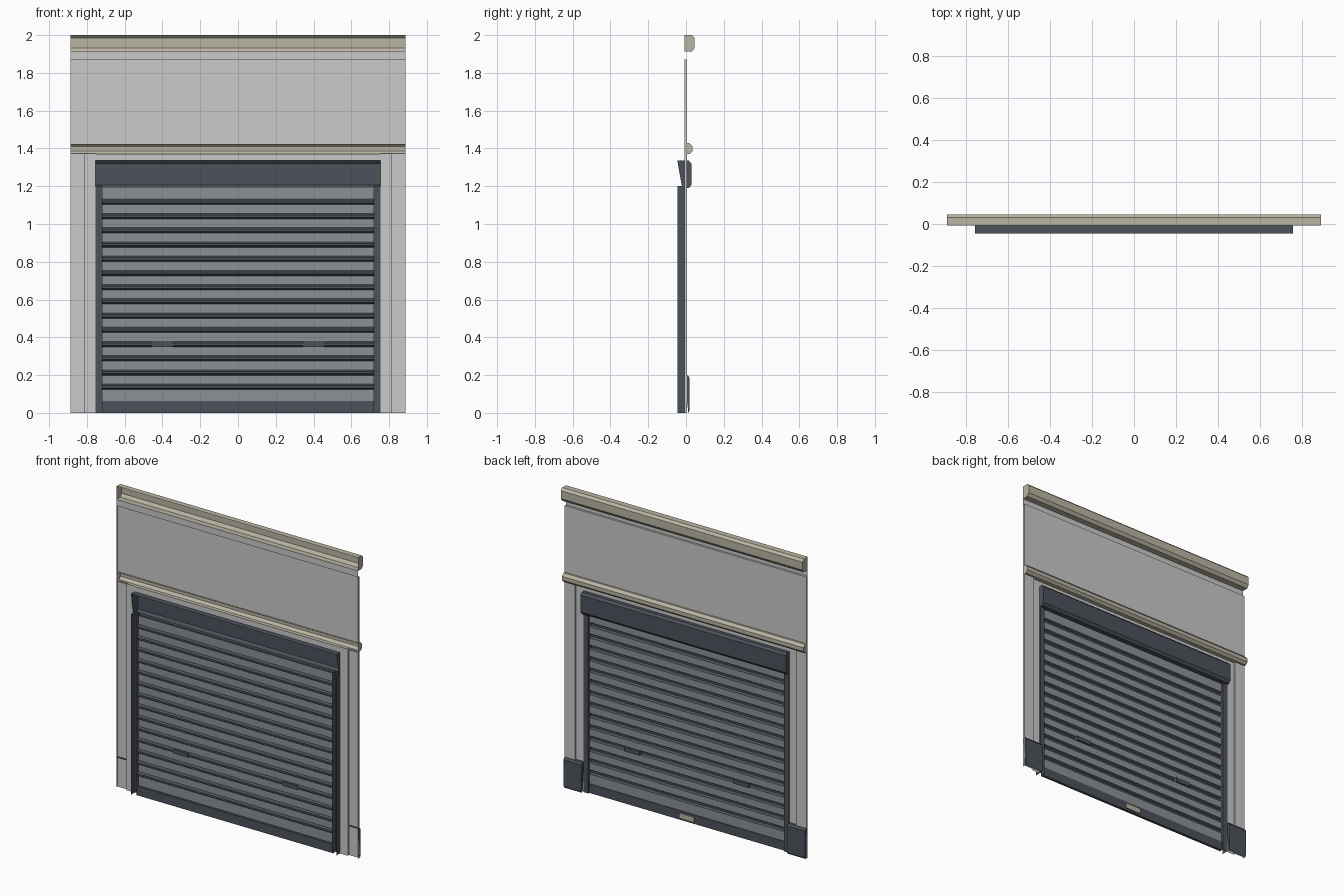
import bpy, bmesh

if "Cube" in bpy.data.objects:
    bpy.data.objects.remove(bpy.data.objects["Cube"])


def material(name, srgb):
    m = bpy.data.materials.new(name)
    lin = [c / 12.92 if c <= 0.04045 else ((c + 0.055) / 1.055) ** 2.4 for c in srgb]
    m.diffuse_color = (*lin, 1)
    m.use_nodes = True
    m.node_tree.nodes["Principled BSDF"].inputs["Base Color"].default_value = m.diffuse_color
    return m


WALL = material("wall_grey", (0.79, 0.79, 0.79))
TRIM = material("trim_stone", (0.73, 0.71, 0.64))
DARK = material("frame_dark", (0.30, 0.32, 0.355))
SLAT = material("slat_grey", (0.55, 0.57, 0.585))

HALF = 0.888    # half width of the wall
DOOR = 0.755    # half width of the door frame
INNER = 0.72    # half width of the shutter
BACK = -0.008   # plane of the recessed wall


def finish(name, bm, mats):
    me = bpy.data.meshes.new(name)
    bm.to_mesh(me)
    bm.free()
    for m in mats:
        me.materials.append(m)
    ob = bpy.data.objects.new(name, me)
    bpy.context.collection.objects.link(ob)
    return ob


def extrude_x(name, profile, x0, x1, mats, caps=True, rule=None):
    """Open (y, z) profile, listed from top to bottom, swept along x."""
    bm = bmesh.new()
    a = [bm.verts.new((x0, y, z)) for y, z in profile]
    b = [bm.verts.new((x1, y, z)) for y, z in profile]
    for i in range(len(profile) - 1):
        f = bm.faces.new((a[i], a[i + 1], b[i + 1], b[i]))
        f.normal_update()
        if f.normal.y < 0:
            f.normal_flip()
        if rule:
            f.material_index = rule(f)
    if caps:
        bm.faces.new(a)
        bm.faces.new(b[::-1])
    return finish(name, bm, mats)


def extrude_z(name, profile, z0, z1, mat):
    """Open (x, y) profile swept up z."""
    bm = bmesh.new()
    a = [bm.verts.new((x, y, z0)) for x, y in profile]
    b = [bm.verts.new((x, y, z1)) for x, y in profile]
    for i in range(len(profile) - 1):
        bm.faces.new((a[i], b[i], b[i + 1], a[i + 1]))
    return finish(name, bm, [mat])


def box(name, x, y, z, mat):
    bm = bmesh.new()
    bmesh.ops.create_cube(bm, size=1)
    for v in bm.verts:
        v.co = [r[0] + (c + 0.5) * (r[1] - r[0]) for c, r in zip(v.co, (x, y, z))]
    return finish(name, bm, [mat])


# Cornice and string course: hollow, open to the front
extrude_x("cornice", [(BACK, 2.0), (0.031, 2.0), (0.046, 1.985), (0.046, 1.932),
                      (0.031, 1.912), (BACK, 1.912)], -HALF, HALF, [TRIM])
extrude_x("string_course", [(BACK, 1.428), (0.018, 1.428), (0.034, 1.411), (0.034, 1.386),
                            (0.018, 1.37), (BACK, 1.37)], -HALF, HALF, [TRIM])

# Upper wall: raised panel with a recessed strip under the cornice
extrude_x("upper_wall", [(BACK, 1.912), (BACK, 1.87), (0.005, 1.87), (0.005, 1.42)],
          -HALF, HALF, [WALL], caps=False)
for s in (-1, 1):
    extrude_z("upper_wall_end", [(s * HALF, BACK), (s * HALF, 0.005)], 1.42, 1.87, WALL)

# Strip of wall between door header and string course
extrude_x("lintel_wall", [(BACK, 1.37), (BACK, 1.335)], -DOOR, DOOR, [WALL], caps=False)

skirt = [(BACK, 0.2), (0.008, 0.2), (0.018, 0.187), (0.018, 0.012), (0.012, 0.0)]
for s, side in ((-1, "left"), (1, "right")):
    # Side pier: raised outer strip, recessed inner strip
    extrude_z(side + "_pier", [(s * HALF, BACK), (s * HALF, 0.005), (s * 0.813, 0.005),
                               (s * 0.813, BACK), (s * DOOR, BACK)], 0, 1.372, WALL)
    # Plinth
    xs = sorted((s * DOOR, s * HALF))
    extrude_x(side + "_plinth", skirt, xs[0], xs[1], [DARK])
    # Guide rail: channel open to the front
    extrude_z(side + "_guide_rail", [(s * DOOR, -0.046), (s * DOOR, -0.002),
                                     (s * INNER, -0.002), (s * INNER, -0.036)],
              0, 1.2, DARK)

# Shutter housing: open to the front
extrude_x("shutter_housing", [(-0.046, 1.335), (0.015, 1.335), (0.028, 1.32), (0.028, 1.207),
                              (0.015, 1.19), (-0.02, 1.19)], -DOOR, DOOR, [DARK])

# Shutter curtain: flat grey slats joined by dark grooves
pitch, groove = 0.0753, 0.029
curtain = [(-0.016, 1.195)]
for i in range(14):
    z = 1.117 - i * pitch
    curtain += [(-0.016, z + groove / 2), (-0.029, z + 0.006),
                (-0.029, z - 0.006), (-0.016, z - groove / 2)]
curtain.append((-0.016, 0.06))
extrude_x("shutter_curtain", curtain, -INNER, INNER, [SLAT, DARK], caps=False,
          rule=lambda f: 0 if f.calc_center_median().y > -0.017 else 1)

# Bottom rail and its lock plate
box("bottom_rail", (-INNER, INNER), (-0.03, -0.012), (0, 0.06), DARK)
box("lock_plate", (-0.055, 0.055), (-0.012, -0.005), (0.012, 0.046), TRIM)

# Lift handles, set in a groove and standing out at the back
for s, side in ((-1, "left"), (1, "right")):
    box(side + "_handle", (s * 0.4 - 0.055, s * 0.4 + 0.055), (-0.031, -0.004),
        (0.35, 0.378), DARK)
